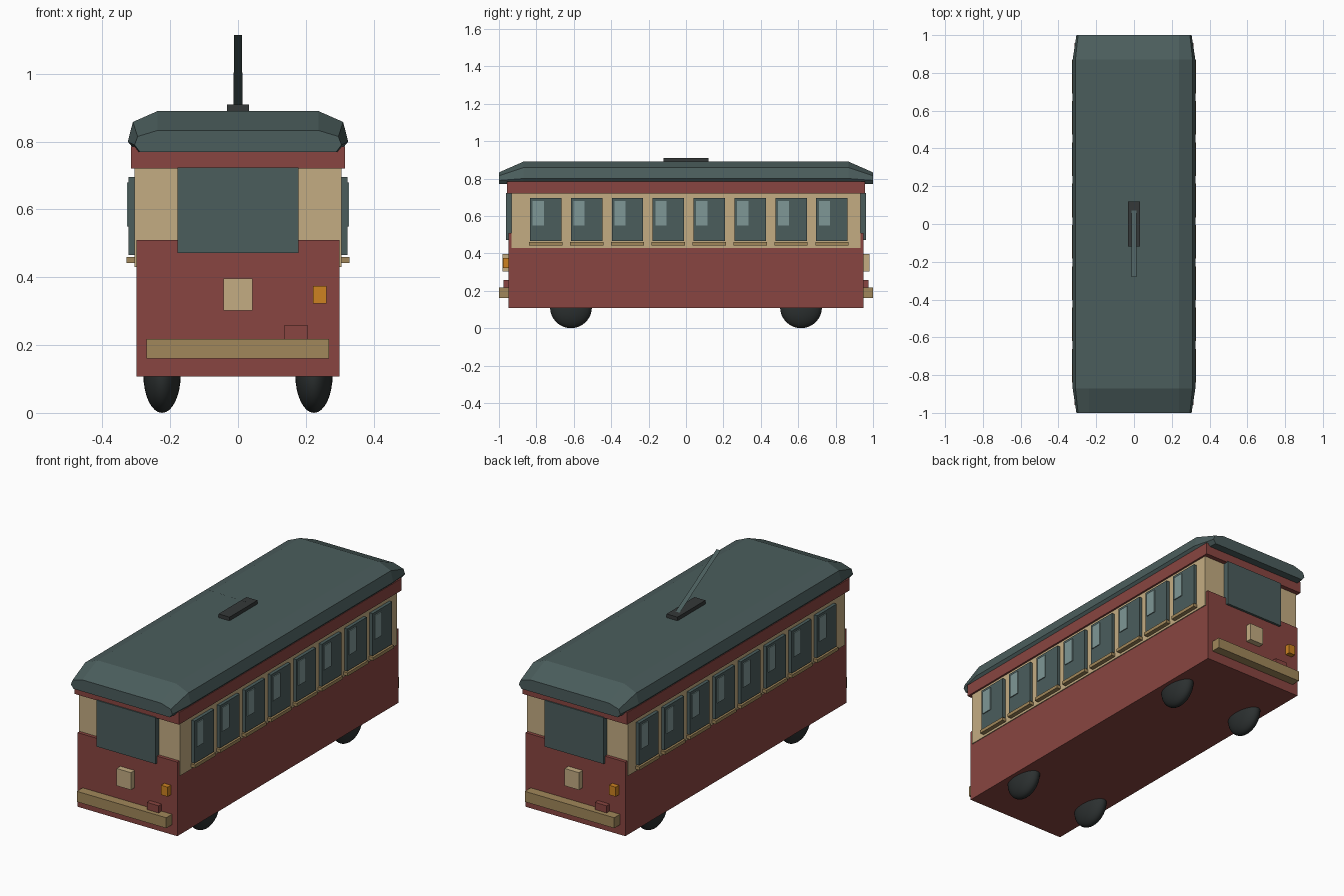
import bpy, bmesh

cube = bpy.data.objects.get("Cube")
if cube:
    bpy.data.objects.remove(cube, do_unlink=True)


def material(name, rgb):
    m = bpy.data.materials.new(name)
    m.use_nodes = True
    m.diffuse_color = (*rgb, 1)
    m.node_tree.nodes["Principled BSDF"].inputs["Base Color"].default_value = (*rgb, 1)
    return m


RED = material("brick red", (0.25, 0.06, 0.052))
TEAL = material("slate teal", (0.07, 0.11, 0.108))
CREAM = material("cream", (0.55, 0.415, 0.223))
BRASS = material("dull brass", (0.355, 0.243, 0.103))
ORANGE = material("signal orange", (0.61, 0.223, 0.015))
RUBBER = material("wheel black", (0.025, 0.03, 0.03))
IRON = material("dark iron", (0.035, 0.04, 0.04))
GLARE = material("pale glare", (0.21, 0.31, 0.305))


def finish(name, bm, mat):
    mesh = bpy.data.meshes.new(name)
    bmesh.ops.recalc_face_normals(bm, faces=bm.faces)
    bm.to_mesh(mesh)
    bm.free()
    mesh.materials.append(mat)
    obj = bpy.data.objects.new(name, mesh)
    bpy.context.collection.objects.link(obj)
    return obj


def box(name, mat, xs, ys, zs):
    """Box from its two limits along each axis."""
    bm = bmesh.new()
    bmesh.ops.create_cube(bm, size=1)
    for v in bm.verts:
        v.co = [lim[0] if c < 0 else lim[1] for c, lim in zip(v.co, (xs, ys, zs))]
    return finish(name, bm, mat)


# Body shell
box("lower_body", RED, (-0.3, 0.3), (-0.95, 0.95), (0.107, 0.51))
box("cabin", CREAM, (-0.305, 0.305), (-0.932, 0.932), (0.43, 0.73))
box("top_band", RED, (-0.315, 0.315), (-0.957, 0.957), (0.72, 0.785))

# Roof: chamfered section lofted along y, lowered and narrowed at both ends
middle = [(0.3, 0.77), (0.325, 0.8), (0.31, 0.858), (0.237, 0.89)]
end = [(0.29, 0.77), (0.305, 0.79), (0.296, 0.815), (0.237, 0.833)]
bm = bmesh.new()
rings = []
for y, half in ((-1, end), (-0.87, middle), (0.87, middle), (1, end)):
    outline = half + [(-x, z) for x, z in reversed(half)]
    rings.append([bm.verts.new((x, y, z)) for x, z in outline])
for a, b in zip(rings, rings[1:]):
    for i in range(len(a)):
        j = (i + 1) % len(a)
        bm.faces.new((a[i], a[j], b[j], b[i]))
bm.faces.new(rings[0])
bm.faces.new(rings[-1])
finish("roof", bm, TEAL)

# Trolley pole: a flat strip rising toward the front from its base plate
box("pole_base", IRON, (-0.033, 0.033), (-0.12, 0.12), (0.885, 0.91))
bm = bmesh.new()
bm.faces.new([bm.verts.new(p) for p in (
    (-0.013, 0.08, 0.905), (0.013, 0.08, 0.905),
    (0.012, -0.28, 1.115), (-0.012, -0.28, 1.115))])
finish("trolley_pole", bm, TEAL)

# Side windows with sills and glare plates
for side, s in (("left", 1), ("right", -1)):
    def out(a, b):
        return sorted((s * a, s * b))
    for i in range(8):
        y = -0.75 + i * 0.2186
        tag = f"{side}_{i + 1}"
        box("window_" + tag, TEAL, out(0.3, 0.323), (y - 0.084, y + 0.084), (0.465, 0.695))
        box("sill_" + tag, BRASS, out(0.3, 0.329), (y - 0.089, y + 0.089), (0.442, 0.46))
        glare = sorted((y - s * 0.07, y - s * 0.01))
        box("glare_" + tag, GLARE, out(0.322, 0.328), glare, (0.55, 0.68))

# End fittings, the rear being the front turned half a circle
for label, s in (("front", 1), ("rear", -1)):
    def fitting(name, mat, xs, depth, zs):
        box(f"{label}_{name}", mat, sorted(s * x for x in xs),
            sorted((-s * 0.92, -s * depth)), zs)
    fitting("windscreen", TEAL, (-0.178, 0.178), 0.963, (0.472, 0.724))
    fitting("headlight", CREAM, (-0.043, 0.043), 0.982, (0.302, 0.396))
    fitting("signal_lamp", ORANGE, (0.221, 0.261), 0.978, (0.322, 0.374))
    fitting("bumper", BRASS, (-0.27, 0.268), 1.0, (0.161, 0.218))
    fitting("coupler_box", RED, (0.135, 0.206), 0.976, (0.21, 0.257))

# Wheels: flattened spheres
for x in (-0.224, 0.224):
    for y in (-0.615, 0.615):
        bpy.ops.mesh.primitive_uv_sphere_add(segments=32, ring_count=16, radius=1,
                                             location=(x, y, 0.112))
        wheel = bpy.context.object
        wheel.name = ("front" if y < 0 else "rear") + ("_left" if x > 0 else "_right") + "_wheel"
        wheel.scale = (0.055, 0.112, 0.112)
        wheel.data.materials.append(RUBBER)
        bpy.ops.object.shade_smooth()
